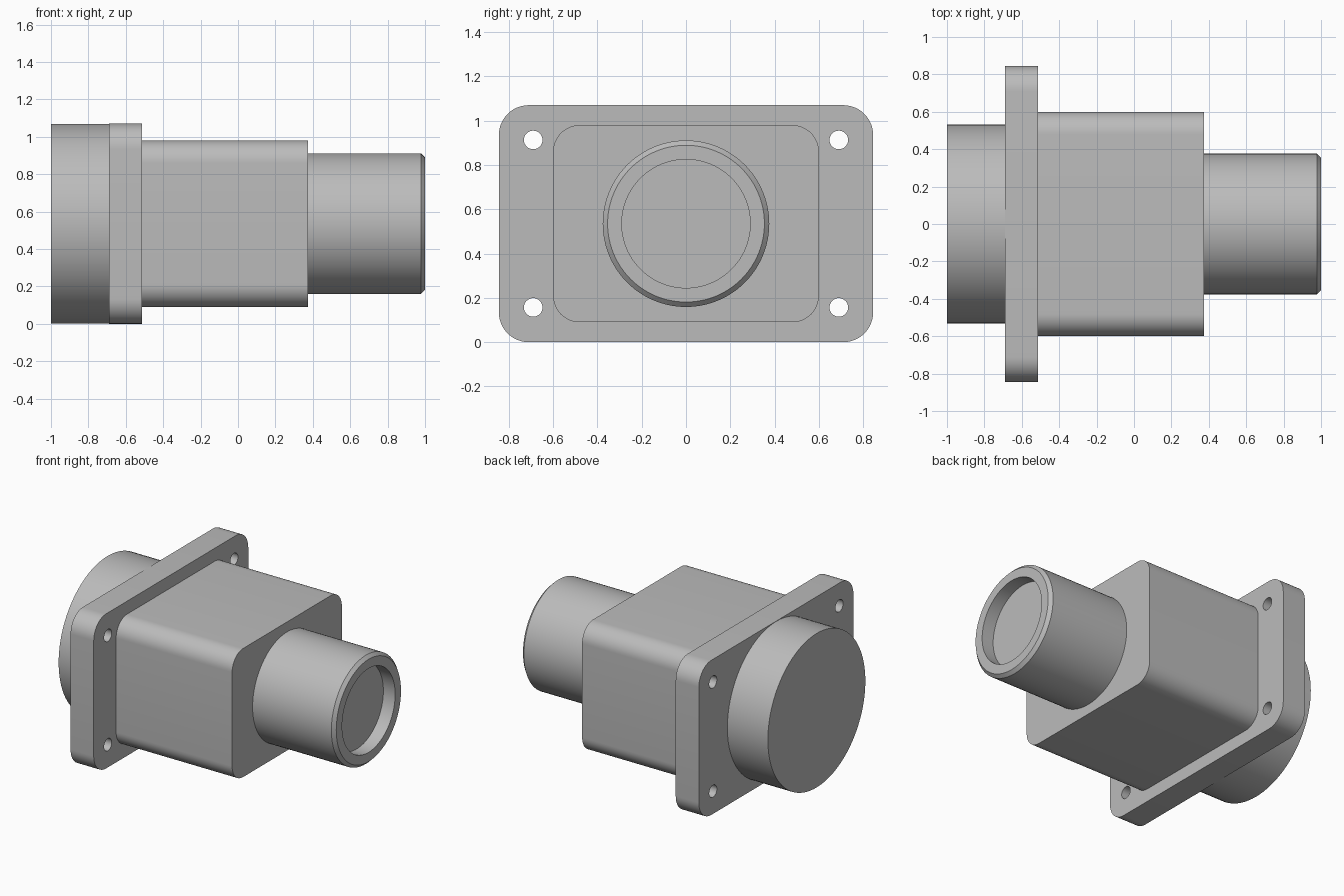
import bpy, bmesh
from math import sin, cos, pi, radians
from mathutils import Matrix

if "Cube" in bpy.data.objects:
    bpy.data.objects.remove(bpy.data.objects["Cube"])

AXIS_Z = 0.535  # height of the shared axis, which runs along x

grey = bpy.data.materials.new("plain grey")
grey.use_nodes = True
grey.diffuse_color = (0.5, 0.5, 0.5, 1)
grey.node_tree.nodes["Principled BSDF"].inputs["Base Color"].default_value = (0.5, 0.5, 0.5, 1)


def finish(name, bm):
    """Turn a bmesh into a shaded, coloured object."""
    bmesh.ops.remove_doubles(bm, verts=bm.verts, dist=0.0001)
    bmesh.ops.recalc_face_normals(bm, faces=bm.faces)
    mesh = bpy.data.meshes.new(name)
    bm.to_mesh(mesh)
    bm.free()
    mesh.materials.append(grey)
    obj = bpy.data.objects.new(name, mesh)
    bpy.context.collection.objects.link(obj)
    bpy.ops.object.select_all(action='DESELECT')
    obj.select_set(True)
    bpy.context.view_layer.objects.active = obj
    bpy.ops.object.shade_smooth_by_angle(angle=radians(30))
    return obj


def arc(cy, cz, r, start, end, steps):
    angles = [start + (end - start) * i / steps for i in range(steps + 1)]
    return [(cy + r * cos(a), cz + r * sin(a)) for a in angles]


def rounded_rectangle(half_y, half_z, r):
    corners = [(1, 1), (-1, 1), (-1, -1), (1, -1)]
    points = []
    for i, (sy, sz) in enumerate(corners):
        points += arc(sy * (half_y - r), sz * (half_z - r), r, i * pi / 2, (i + 1) * pi / 2, 12)
    return points


def plate(name, x0, x1, outlines):
    """Extrude filled outlines along x; inner outlines become holes."""
    curve = bpy.data.curves.new(name, 'CURVE')
    curve.dimensions = '2D'
    curve.fill_mode = 'BOTH'
    curve.extrude = (x1 - x0) / 2
    for points in outlines:
        spline = curve.splines.new('POLY')
        spline.points.add(len(points) - 1)
        for p, (y, z) in zip(spline.points, points):
            p.co = (y, z, 0, 1)
        spline.use_cyclic_u = True
    helper = bpy.data.objects.new(name + " outline", curve)
    bpy.context.collection.objects.link(helper)
    bpy.context.view_layer.update()
    mesh = bpy.data.meshes.new_from_object(helper.evaluated_get(bpy.context.evaluated_depsgraph_get()))
    bm = bmesh.new()
    bm.from_mesh(mesh)
    bpy.data.objects.remove(helper)
    bpy.data.meshes.remove(mesh)
    # outline plane to the yz plane, thickness along x
    turn = Matrix(((0, 0, 1, (x0 + x1) / 2), (1, 0, 0, 0), (0, 1, 0, AXIS_Z), (0, 0, 0, 1)))
    bm.transform(turn)
    return finish(name, bm)


def lathe(name, profile, steps=96):
    """Spin an (x, radius) profile around the shared axis."""
    bm = bmesh.new()
    verts = [bm.verts.new((x, 0, AXIS_Z + r)) for x, r in profile]
    edges = [bm.edges.new(pair) for pair in zip(verts, verts[1:])]
    bmesh.ops.spin(bm, geom=verts + edges, cent=(0, 0, AXIS_Z), axis=(1, 0, 0),
                   angle=2 * pi, steps=steps)
    return finish(name, bm)


# Round drum behind the flange
lathe("rear_drum", [(-1, 0), (-1, 0.533), (-0.69, 0.533), (-0.69, 0)])

# Mounting flange with four bolt holes
holes = [arc(sy * 0.69, sz * 0.378, 0.042, 0, 2 * pi, 32)[:-1] for sy in (-1, 1) for sz in (-1, 1)]
plate("mounting_flange", -0.69, -0.513, [rounded_rectangle(0.845, 0.535, 0.135)] + holes)

# Rounded box housing
plate("housing", -0.513, 0.375, [rounded_rectangle(0.6, 0.445, 0.12)])

# Front tube with chamfered rim and shallow recess
lathe("front_tube", [(0.375, 0), (0.375, 0.376), (0.978, 0.376), (1, 0.354),
                     (1, 0.29), (0.91, 0.29), (0.91, 0)])
